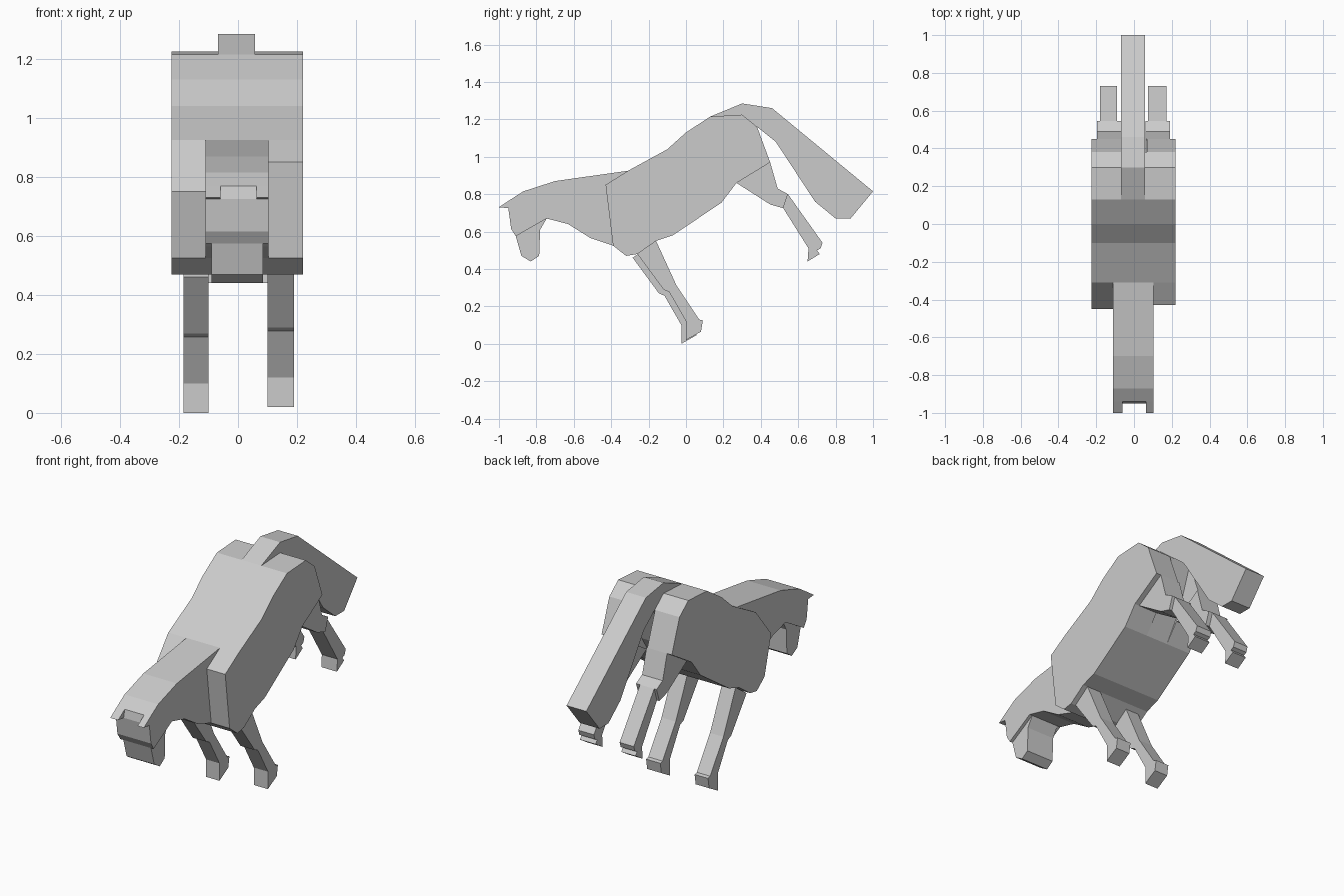
import bpy
import bmesh
from mathutils import Vector

cube = bpy.data.objects.get("Cube")
if cube:
    bpy.data.objects.remove(cube, do_unlink=True)

grey = bpy.data.materials.new("plain_grey")
grey.use_nodes = True
grey.diffuse_color = (0.6, 0.6, 0.6, 1)
shader = grey.node_tree.nodes["Principled BSDF"]
shader.inputs["Base Color"].default_value = grey.diffuse_color


def point(y, z):
    """A point of a side profile, in the plane x = 0."""
    return Vector((0, y, z))


def slab(name, profile, left, right):
    """Extrude a closed side profile between two x positions."""
    bm = bmesh.new()
    start, width = Vector((right, 0, 0)), Vector((left - right, 0, 0))
    side = bm.faces.new([bm.verts.new(start + corner) for corner in profile])
    extruded = bmesh.ops.extrude_face_region(bm, geom=[side])["geom"]
    moved = [item for item in extruded if isinstance(item, bmesh.types.BMVert)]
    bmesh.ops.translate(bm, verts=moved, vec=width)
    bmesh.ops.recalc_face_normals(bm, faces=bm.faces)
    mesh = bpy.data.meshes.new(name)
    bm.to_mesh(mesh)
    bm.free()
    mesh.materials.append(grey)
    body_part = bpy.data.objects.new(name, mesh)
    bpy.context.collection.objects.link(body_part)


# Landmarks shared by neighbouring parts
withers = point(-.31, .925)
loin = point(.13, 1.215)
croup = point(.3, 1.225)
dock = point(.38, 1.16)
buttock = point(.45, .97)
flank_fold = point(.27, .86)
breast = point(-.39, .525)
elbow = point(-.16, .55)
chest_floor = point(-.26, .48)
left_shoulder = point(-.43, .85)
right_shoulder = point(-.45, .75)
forehead = point(-.94, .77)
brow = point(-.95, .725)
ear_tip = point(-1, .73)
nose = point(-.91, .575)
jaw = point(-.745, .67)
stifle = point(.45, .745)
hock_front = point(.52, .725)
hock_back = point(.545, .8)

# Trunk: two flanks with uneven shoulders around a recessed middle
topline = [withers, point(-.1, 1.04), point(0, 1.13), loin, croup]
rump = [dock, buttock, flank_fold]
rump_recess = [dock, point(.3, .93)]
underline = [point(.19, .755), point(-.07, .58), elbow, chest_floor,
             point(-.32, .47), breast]
slab("left_flank", topline + rump + underline + [left_shoulder], .22, .07)
slab("right_flank", topline + rump + underline + [right_shoulder], -.07, -.225)
slab("trunk_middle", topline + rump_recess + underline, .07, -.07)

# Neck and head, with the ears as side plates reaching past the forehead
crest = [withers, point(-.7, .87), point(-.87, .815), forehead]
face = [brow, point(-.935, .615), nose]
throat = [jaw, point(-.63, .64), point(-.51, .565), breast]
slab("neck_and_head", crest + face + throat, .103, -.11)
ear = [forehead, ear_tip, brow]
slab("left_ear", ear, .103, .063)
slab("right_ear", ear, -.06, -.11)
muzzle = [nose, point(-.88, .47), point(-.83, .44), point(-.785, .47),
          point(-.78, .61), jaw]
slab("muzzle", muzzle, .085, -.09)

# Tail, rooted along the rump
tail_top = [loin, point(.3, 1.285), point(.46, 1.26)]
tail_end = [point(1, .815), point(.88, .67), point(.8, .67), point(.69, .76)]
tail_root = [point(.48, 1.08), dock, croup]
slab("tail", tail_top + tail_end + tail_root, .057, -.068)

# Legs: the right foreleg stands slightly ahead of and below the left one
foreleg_front = [chest_floor, point(-.12, .29), point(-.09, .277), point(0, .12)]
hoof = [point(0, .02), point(.08, .065), point(.09, .125), point(.07, .13)]
foreleg_back = [point(-.05, .31), elbow]
foreleg = foreleg_front + hoof + foreleg_back
lead = point(-.025, -.02)
slab("left_foreleg", foreleg, .19, .1)
slab("right_foreleg", [corner + lead for corner in foreleg], -.1, -.185)

thigh = [flank_fold, stifle, hock_front, hock_back, point(.49, .83), buttock]
hind_hoof = [point(.655, .51), point(.65, .44), point(.715, .48),
             point(.7, .5), point(.72, .51), point(.73, .54)]
shank = [hock_front] + hind_hoof + [hock_back]
slab("left_thigh", thigh, .19, .06)
slab("right_thigh", thigh, -.065, -.195)
slab("left_shank", shank, .172, .073)
slab("right_shank", shank, -.09, -.18)
